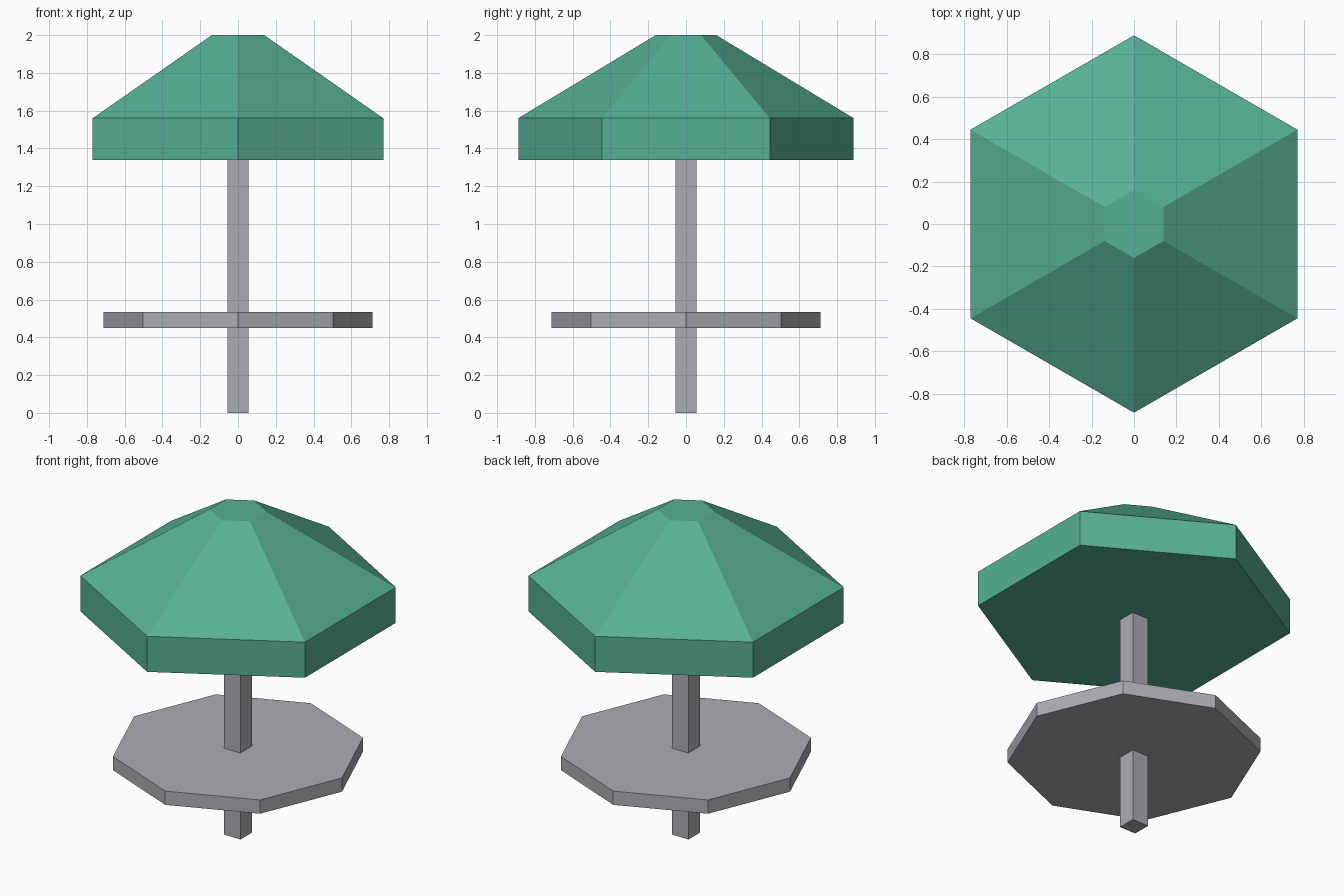
import bpy
import bmesh
from math import sin, cos, tau, sqrt

cube = bpy.data.objects.get("Cube")
if cube:
    bpy.data.objects.remove(cube, do_unlink=True)


def material(name, color):
    mat = bpy.data.materials.new(name)
    mat.use_nodes = True
    mat.diffuse_color = color
    mat.node_tree.nodes["Principled BSDF"].inputs["Base Color"].default_value = color
    return mat


def prism(name, sides, profile, mat, turn=0.0):
    """Flat-sided solid from (radius, height) rings; a corner points to +y unless turned."""
    bm = bmesh.new()
    rings = []
    for radius, z in profile:
        angles = [turn + tau * i / sides for i in range(sides)]
        rings.append([bm.verts.new((-radius * sin(a), radius * cos(a), z)) for a in angles])
    for low, high in zip(rings, rings[1:]):
        for i in range(sides):
            j = (i + 1) % sides
            bm.faces.new((low[i], low[j], high[j], high[i]))
    bm.faces.new(rings[0][::-1])
    bm.faces.new(rings[-1])
    bmesh.ops.recalc_face_normals(bm, faces=bm.faces)
    mesh = bpy.data.meshes.new(name)
    bm.to_mesh(mesh)
    bm.free()
    mesh.materials.append(mat)
    obj = bpy.data.objects.new(name, mesh)
    bpy.context.collection.objects.link(obj)
    return obj


green = material("canopy green", (0.095, 0.44, 0.296, 1))
grey = material("metal grey", (0.42, 0.413, 0.445, 1))

# Hexagonal canopy: straight valance, sloped roof, small flat top
prism("canopy", 6, [(0.888, 1.34), (0.888, 1.56), (0.16, 2.0)], green)

# Square pole with sides facing the axes
prism("pole", 4, [(0.056 * sqrt(2), 0), (0.056 * sqrt(2), 1.36)], grey, turn=tau / 8)

# Octagonal table top
prism("table_top", 8, [(0.712, 0.45), (0.712, 0.535)], grey)
